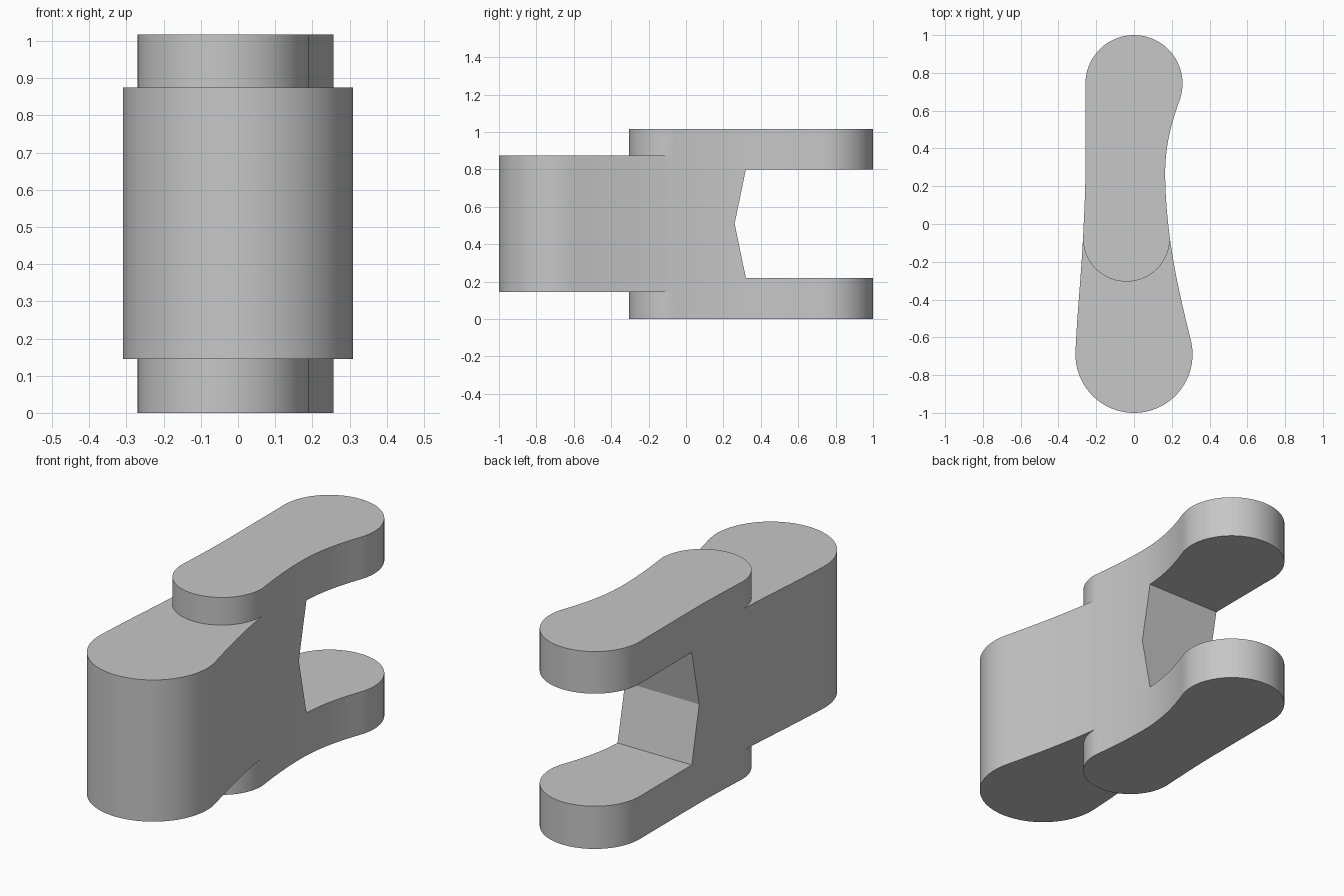
import bpy
import bmesh
from math import radians, sin, cos
from mathutils import Vector
from mathutils.geometry import interpolate_bezier

if "Cube" in bpy.data.objects:
    bpy.data.objects.remove(bpy.data.objects["Cube"])

grey = bpy.data.materials.new("plain grey")
grey.use_nodes = True
COLOUR = (0.57, 0.57, 0.57, 1)
grey.diffuse_color = COLOUR
grey.node_tree.nodes["Principled BSDF"].inputs["Base Color"].default_value = COLOUR


def arc(cx, cy, r, start, end, steps):
    angles = [radians(start + (end - start) * i / steps) for i in range(steps + 1)]
    return [Vector((cx + r * cos(a), cy + r * sin(a), 0)) for a in angles]


def curve(p0, h0, h1, p1, steps=14):
    pts = [Vector((*p, 0)) for p in (p0, h0, h1, p1)]
    return [Vector(p) for p in interpolate_bezier(*pts, steps + 1)]


def join(*chains):
    """Chain point lists, dropping doubled end points."""
    out = []
    for p in (p for c in chains for p in c):
        if not out or (p - out[-1]).length > 0.001:
            out.append(p)
    return out


def add_object(name, bm):
    bmesh.ops.recalc_face_normals(bm, faces=bm.faces)
    mesh = bpy.data.meshes.new(name)
    bm.to_mesh(mesh)
    bm.free()
    mesh.materials.append(grey)
    obj = bpy.data.objects.new(name, mesh)
    bpy.context.collection.objects.link(obj)
    return obj


# Plan outline: both junctions lie where the raised arm plates meet the body
right_joint, left_joint = (0.19, -0.075), (-0.27, -0.075)
rear_arc = arc(0, 0.743, 0.257, -20, 180, 48)
front_arc = arc(0, -0.69, 0.31, 178, 374, 48)
waist = (0.165, 0.27)
rear = join(
    curve(right_joint, (0.175, 0.04), (0.165, 0.16), waist),
    curve(waist, (0.165, 0.41), (0.196, 0.532), rear_arc[0][:2]),
    rear_arc,
    curve((-0.257, 0.3), (-0.257, 0.17), (-0.264, 0.05), left_joint))
front = join(
    curve(left_joint, (-0.28, -0.28), (-0.302, -0.48), front_arc[0][:2]),
    front_arc,
    curve(front_arc[-1][:2], (0.255, -0.43), (0.213, -0.25), right_joint))
plate_end = arc(-0.04, -0.075, 0.23, 180, 360, 40)

# Heights: plate bottom, body bottom, body top, plate top
Z0, Z1, Z2, Z3 = 0, 0.145, 0.875, 1.017

# One closed solid: rear wall, front wall, rounded plate ends and caps
bm = bmesh.new()


def ring(points, z):
    return [bm.verts.new((p.x, p.y, z)) for p in points]


def wall(low, high):
    for i in range(len(low) - 1):
        bm.faces.new((low[i], low[i + 1], high[i + 1], high[i]))


rear_rings = [ring(rear, z) for z in (Z0, Z1, Z2, Z3)]
end_rings = []
front_rings = []
for i, z in enumerate((Z0, Z1, Z2, Z3)):
    r = rear_rings[i]
    end_rings.append([r[-1]] + ring(plate_end[1:-1], z) + [r[0]])
for i, z in ((1, Z1), (2, Z2)):
    r = rear_rings[i]
    front_rings.append([r[-1]] + ring(front[1:-1], z) + [r[0]])

for i in range(3):
    wall(rear_rings[i], rear_rings[i + 1])
wall(*front_rings)
for i in (0, 2):
    wall(end_rings[i], end_rings[i + 1])
for i in (0, 3):
    bm.faces.new(rear_rings[i] + end_rings[i][1:-1])
for i in (1, 2):
    bm.faces.new(front_rings[i - 1] + end_rings[i][-2:0:-1])
bmesh.ops.dissolve_limit(bm, angle_limit=0.0001, verts=[],
                         edges=[e for e in bm.edges])
body = add_object("forked_link", bm)

# V-bottomed slot that parts the two fork arms
bm = bmesh.new()
slot = [(1.2, 0.22), (0.32, 0.22), (0.26, 0.51), (0.32, 0.80), (1.2, 0.80)]
face = bm.faces.new([bm.verts.new((-0.5, y, z)) for y, z in slot])
new = bmesh.ops.extrude_face_region(bm, geom=[face])["geom"]
bmesh.ops.translate(bm, vec=(1, 0, 0),
                    verts=[v for v in new if isinstance(v, bmesh.types.BMVert)])
cutter = add_object("slot_cutter", bm)
cutter.hide_render = True

cut = body.modifiers.new("slot", "BOOLEAN")
cut.operation = "DIFFERENCE"
cut.solver = "EXACT"
cut.object = cutter
bpy.ops.object.select_all(action="DESELECT")
body.select_set(True)
bpy.context.view_layer.objects.active = body
bpy.ops.object.modifier_apply(modifier=cut.name)
bpy.data.objects.remove(cutter)
bpy.ops.object.shade_smooth_by_angle(angle=radians(20))
